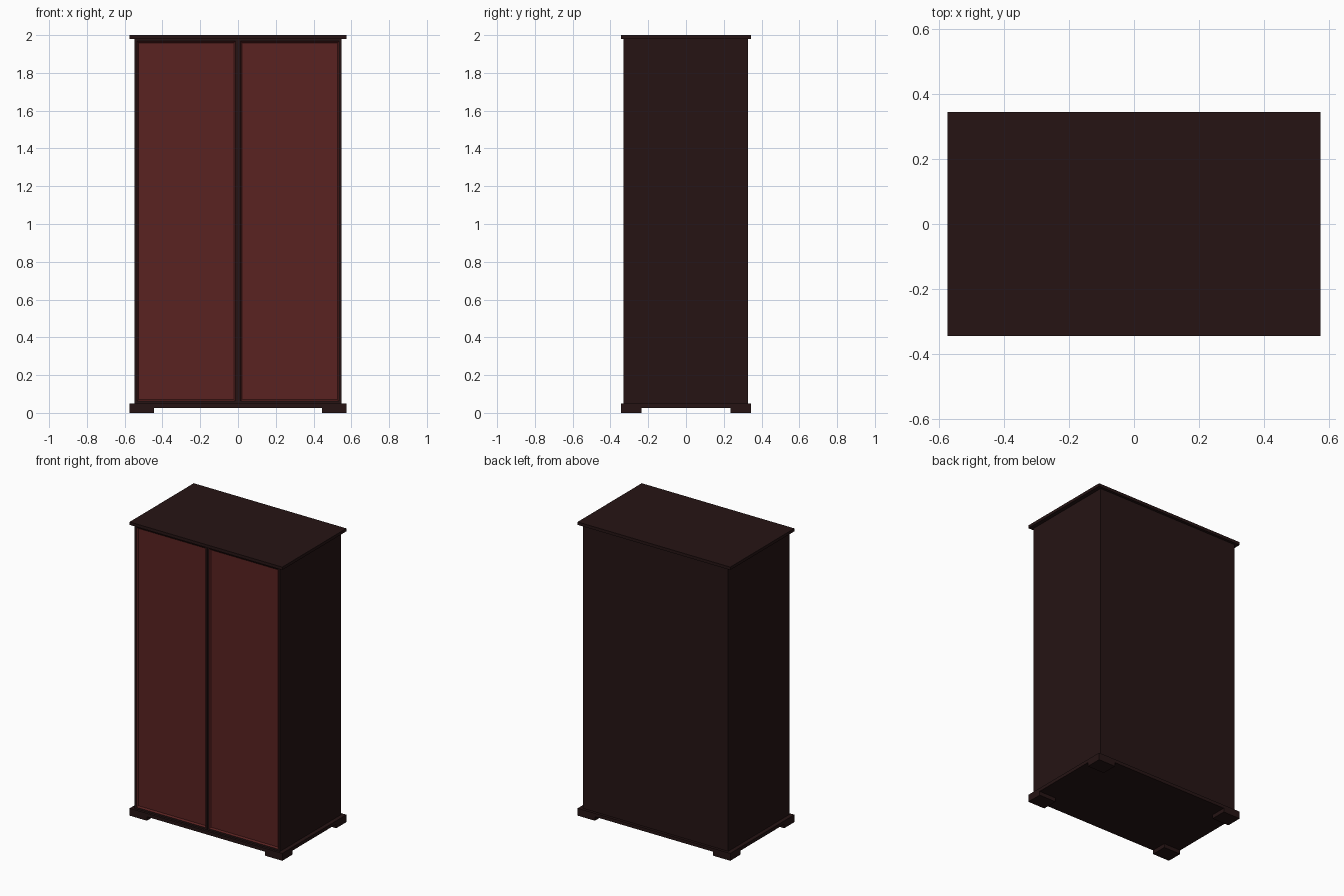
import bpy, bmesh
from mathutils import Vector

if "Cube" in bpy.data.objects:
    bpy.data.objects.remove(bpy.data.objects["Cube"])


def material(name, color):
    m = bpy.data.materials.new(name)
    m.diffuse_color = (*color, 1)
    m.use_nodes = True
    m.node_tree.nodes["Principled BSDF"].inputs["Base Color"].default_value = m.diffuse_color
    return m


DARK = material("dark_wood", (0.019, 0.007, 0.007))
RED = material("red_wood", (0.1, 0.016, 0.015))


def box_bmesh(lo, hi):
    lo, hi = Vector(lo), Vector(hi)
    bm = bmesh.new()
    bmesh.ops.create_cube(bm, size=1)
    bmesh.ops.scale(bm, vec=hi - lo, verts=bm.verts)
    bmesh.ops.translate(bm, vec=(lo + hi) / 2, verts=bm.verts)
    return bm


def finish(name, bm, mats):
    me = bpy.data.meshes.new(name)
    bm.to_mesh(me)
    bm.free()
    for m in mats:
        me.materials.append(m)
    ob = bpy.data.objects.new(name, me)
    bpy.context.collection.objects.link(ob)
    return ob


def box(name, lo, hi):
    return finish(name, box_bmesh(lo, hi), [DARK])


# Carcass, top board and base board
box("cabinet_body", (-0.547, -0.31, 0.05), (0.547, 0.327, 1.98))
box("top_board", (-0.575, -0.345, 1.98), (0.575, 0.345, 2.0))
box("base_board", (-0.575, -0.345, 0.027), (0.575, 0.345, 0.05))

# Corner feet
for sx, side in ((-1, "left"), (1, "right")):
    for sy, end in ((-1, "front"), (1, "back")):
        xs = sorted((sx * 0.445, sx * 0.575))
        ys = sorted((sy * 0.235, sy * 0.345))
        box(f"{end}_{side}_foot", (xs[0], ys[0], 0), (xs[1], ys[1], 0.027))

# Doors: dark frame with a recessed, chamfered red panel
for sx, side in ((-1, "left"), (1, "right")):
    xs = sorted((sx * 0.001, sx * 0.547))
    bm = box_bmesh((xs[0], -0.33, 0.05), (xs[1], -0.31, 1.98))
    front = min(bm.faces, key=lambda f: f.calc_center_median().y)
    bmesh.ops.inset_region(bm, faces=[front], thickness=0.017)
    chamfer = bmesh.ops.inset_region(bm, faces=[front], thickness=0.012, depth=-0.01)
    for f in [front] + chamfer["faces"]:
        f.material_index = 1
    finish(f"{side}_door", bm, [DARK, RED])
